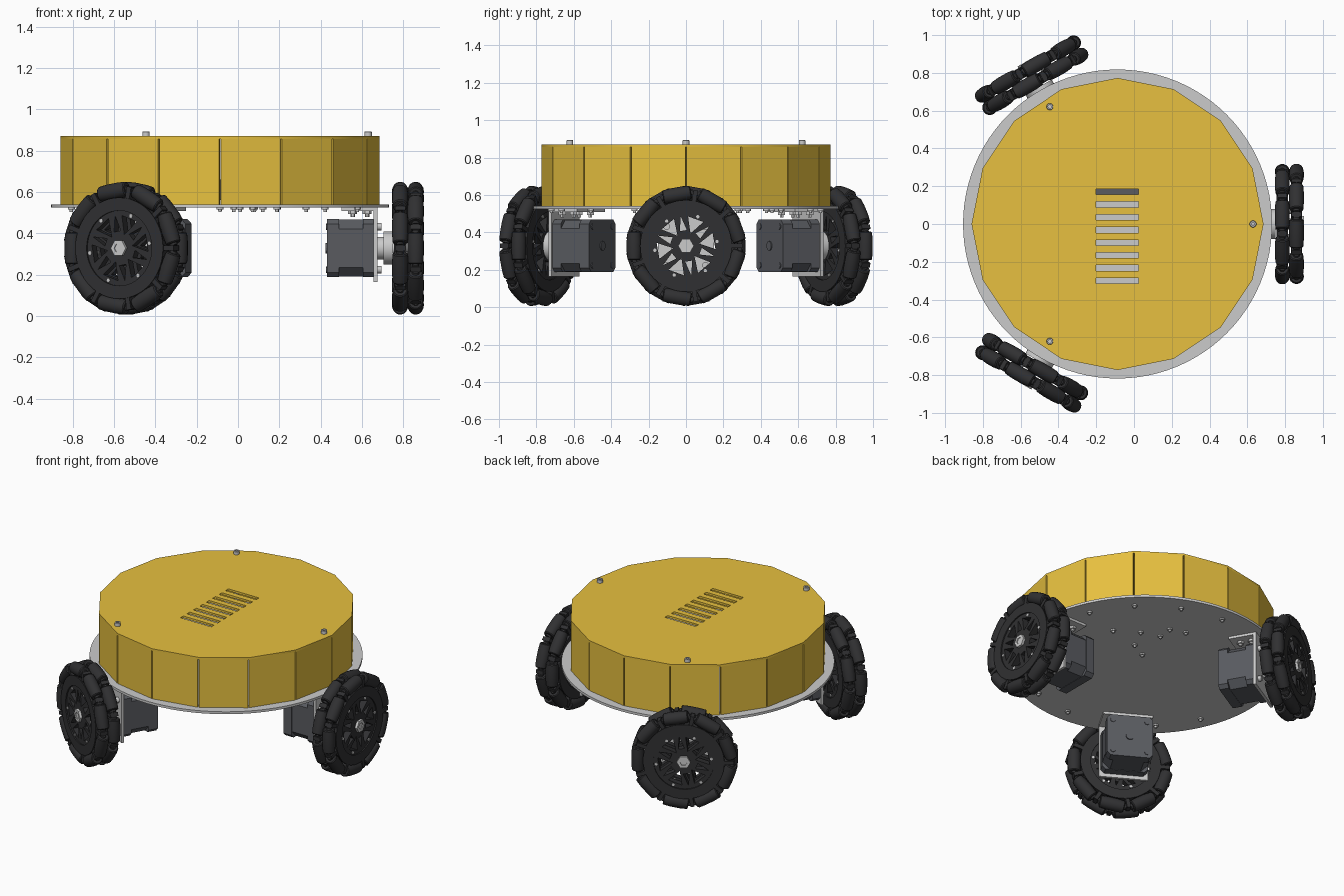
import bpy, bmesh
from math import pi, cos, sin, radians
from mathutils import Matrix, Vector

if "Cube" in bpy.data.objects:
    bpy.data.objects.remove(bpy.data.objects["Cube"])

CX = -0.087          # body centre in x
AXLE_Z = 0.328       # wheel axle height
T = Matrix.Translation


def material(name, rgb):
    m = bpy.data.materials.new(name)
    m.diffuse_color = (*rgb, 1)
    m.use_nodes = True
    m.node_tree.nodes["Principled BSDF"].inputs["Base Color"].default_value = m.diffuse_color
    return m


YELLOW = material("yellow_paint", (0.80, 0.53, 0.05))
BLACK = material("black_rubber", (0.03, 0.03, 0.032))
DARK = material("dark_motor", (0.10, 0.105, 0.118))


def lathe(bm, profile, axis, origin, seg=16, spin=0.0):
    """Closed solid of revolution: profile = [(distance along axis, radius)]."""
    q = Vector(axis).to_track_quat('Z', 'Y').to_matrix().to_4x4()
    m = T(origin) @ q @ Matrix.Rotation(spin, 4, 'Z')
    rings = [[bm.verts.new(m @ Vector((r * cos(2 * pi * i / seg), r * sin(2 * pi * i / seg), d)))
              for i in range(seg)] for d, r in profile]
    for a, b in zip(rings, rings[1:]):
        for i in range(seg):
            j = (i + 1) % seg
            bm.faces.new((a[i], a[j], b[j], b[i]))
    bm.faces.new(rings[0][::-1])
    bm.faces.new(rings[-1])


def cyl(bm, r, length, axis, origin, seg=16):
    lathe(bm, [(0, r), (length, r)], axis, origin, seg)


def box(bm, lo, hi, m=Matrix()):
    lo, hi = Vector(lo), Vector(hi)
    bmesh.ops.create_cube(bm, size=1, matrix=m @ T((lo + hi) / 2) @ Matrix.Diagonal((*(hi - lo), 1)))


def chamfered(bm, x0, x1, half, cut):
    """Square bar along x with chamfered corners."""
    h, c = half, half - cut
    pts = [(h, -c), (h, c), (c, h), (-c, h), (-h, c), (-h, -c), (-c, -h), (c, -h)]
    a, b = ([bm.verts.new((x, y, z + AXLE_Z)) for y, z in pts] for x in (x0, x1))
    for i in range(8):
        j = (i + 1) % 8
        bm.faces.new((a[i], a[j], b[j], b[i]))
    bm.faces.new(a[::-1])
    bm.faces.new(b)


def cut_sheet(bm, outlines, thick, m):
    """Flat sheet in xy from an outer outline plus hole outlines, centred on its plane."""
    cu = bpy.data.curves.new("sheet", 'CURVE')
    cu.dimensions, cu.fill_mode, cu.extrude = '2D', 'BOTH', thick / 2
    for pts in outlines:
        s = cu.splines.new('POLY')
        s.points.add(len(pts) - 1)
        for p, (x, y) in zip(s.points, pts):
            p.co = (x, y, 0, 1)
        s.use_cyclic_u = True
    tmp = bpy.data.objects.new("sheet", cu)
    bpy.context.scene.collection.objects.link(tmp)
    me = bpy.data.meshes.new_from_object(tmp)
    me.transform(m)
    bm.from_mesh(me)
    bpy.data.objects.remove(tmp)
    bmesh.ops.remove_doubles(bm, verts=bm.verts, dist=1e-5)


def polar(r, deg):
    return (r * cos(radians(deg)), r * sin(radians(deg)))


def finish(bm, name, mat=None, smooth=True, copies=1):
    """Make the object; copies=3 repeats it every 120 degrees about the body centre."""
    bmesh.ops.recalc_face_normals(bm, faces=bm.faces)
    me = bpy.data.meshes.new(name)
    bm.to_mesh(me)
    bm.free()
    me.materials.clear()
    for p in me.polygons:
        p.material_index = 0
    if mat:
        me.materials.append(mat)
    for k in range(copies):
        ob = bpy.data.objects.new(name if copies == 1 else f"{name}_{k + 1}", me)
        bpy.context.scene.collection.objects.link(ob)
        ob.matrix_world = T((CX, 0, 0)) @ Matrix.Rotation(k * 2 * pi / 3, 4, 'Z') @ T((-CX, 0, 0))
        if smooth and k == 0:
            bpy.ops.object.select_all(action='DESELECT')
            ob.select_set(True)
            bpy.context.view_layer.objects.active = ob
            bpy.ops.object.shade_smooth_by_angle(angle=radians(30))


X, Z, DOWN = (1, 0, 0), (0, 0, 1), (0, 0, -1)

# Round base plate
bm = bmesh.new()
cyl(bm, 0.818, 0.016, Z, (CX, 0, 0.524), 96)
finish(bm, "base_plate")

# Sixteen separate side panels with narrow gaps
bm = bmesh.new()
apothem, half = 0.773 * cos(pi / 16), 0.773 * sin(pi / 16) - 0.004
for k in range(16):
    m = T((CX, 0, 0)) @ Matrix.Rotation((k + 0.5) * pi / 8, 4, 'Z')
    box(bm, (apothem - 0.014, -half, 0.54), (apothem, half, 0.858), m)
finish(bm, "side_panels", YELLOW, smooth=False)

# Lid with cooling slots
bm = bmesh.new()
outlines = [[polar(0.773, 22.5 * k) for k in range(16)]]
for k in range(8):
    y = 0.17 - 0.0672 * k
    outlines.append([(x - CX, y + d) for x, d in ((-0.2, -.015), (-0.2, .015), (.025, .015), (.025, -.015))])
cut_sheet(bm, outlines, 0.014, T((CX, 0, 0.864)))
finish(bm, "lid", YELLOW, smooth=False)

# Electronics box seen through the rear slot
bm = bmesh.new()
box(bm, (-0.24, 0.14, 0.56), (0.16, 0.45, 0.66))
finish(bm, "electronics_box", DARK, smooth=False)

# Lid screws on posts
bm = bmesh.new()
cyl(bm, 0.014, 0.318, Z, (CX + 0.717, 0, 0.54))
lathe(bm, [(0, .018), (.02, .018), (.022, .016), (.022, .009), (.010, .009)], Z, (CX + 0.717, 0, 0.871))
finish(bm, "lid_screw", copies=3)

# Bolts under the plate: rim ring and inner mounts
bm = bmesh.new()
spots = [(CX + polar(0.72, 22.5 * k)[0], polar(0.72, 22.5 * k)[1]) for k in range(16)]
spots += [(.19, .29), (.08, .43), (-.02, .46), (.01, .09), (.12, .15), (.07, .33), (.33, .2)]
for x, y in spots:
    lathe(bm, [(0, .017), (.009, .017), (.009, .009), (.02, .008)], DOWN, (x, y, 0.524), 12)
finish(bm, "plate_bolts")

# Stepper motors: end caps, laminated middle, rear details
bm = bmesh.new()
chamfered(bm, 0.43, 0.49, 0.14, 0.022)
chamfered(bm, 0.49, 0.605, 0.138, 0.045)
chamfered(bm, 0.605, 0.657, 0.14, 0.022)
cyl(bm, 0.025, 0.006, X, (0.424, 0, AXLE_Z), 20)
for sy in (-1, 1):
    for sz in (-1, 1):
        cyl(bm, 0.016, 0.005, X, (0.426, sy * 0.104, AXLE_Z + sz * 0.104), 12)
finish(bm, "motor", DARK, smooth=False, copies=3)

# Angle brackets with bolts
bm = bmesh.new()
box(bm, (0.657, -0.15, 0.165), (0.675, 0.15, 0.524))
box(bm, (0.50, -0.15, 0.508), (0.657, 0.15, 0.524))
for s in (-1, 1):
    for dz in (-1, 1):
        cyl(bm, 0.018, 0.02, X, (0.675, s * 0.104, AXLE_Z + dz * 0.104), 12)
    for x in (0.555, 0.625):
        lathe(bm, [(0, .022), (.014, .022), (.014, .011), (.028, .011)], DOWN, (x, s * 0.09, 0.508), 6)
finish(bm, "motor_bracket", copies=3)

# Shaft coupler and outer hub nut
bm = bmesh.new()
lathe(bm, [(0, .055), (.03, .055), (.03, .08), (.075, .08)], X, (0.675, 0, AXLE_Z), 32)
cyl(bm, 0.028, 0.15, X, (0.745, 0, AXLE_Z), 16)
lathe(bm, [(0, .042), (.016, .042), (.016, .022), (.008, .022)], X, (0.884, 0, AXLE_Z), 6)
for k in range(6):
    y, z = polar(0.168, 60 * k + 8)
    cyl(bm, 0.009, 0.128, X, (0.758, y, AXLE_Z + z), 10)
finish(bm, "wheel_hub", copies=3)

# Omni wheels: two staggered rows of nine barrel rollers on a truss disc
rollers, frame = bmesh.new(), bmesh.new()
TO_YZ = Matrix(((0, 0, 1, 0), (1, 0, 0, 0), (0, 1, 0, 0), (0, 0, 0, 1)))
for row, x in enumerate((0.785, 0.860)):
    centre = T((x, 0, AXLE_Z))
    truss = [[polar(0.238, 7.5 * k) for k in range(48)]]
    for k in range(6):
        a = 60 * k + 10
        truss.append([polar(0.07, a), polar(0.158, a + 16), polar(0.158, a - 16)])
        truss.append([polar(0.16, a + 30), polar(0.085, a + 43), polar(0.085, a + 17)])
    cut_sheet(frame, truss, 0.044, centre @ TO_YZ)
    for k in range(9):
        a = radians(40 * k + 20 * row)
        c = Vector((x, 0.278 * cos(a), AXLE_Z + 0.278 * sin(a)))
        tangent = (0, -sin(a), cos(a))
        lathe(rollers, [(-.086, .016), (-.076, .018), (-.076, .031), (-.071, .036), (-.03, .0395),
                        (.03, .0395), (.071, .036), (.076, .031), (.076, .018), (.086, .016)],
              tangent, c, 18)
        # fork arms between neighbouring rollers, with side cheeks
        m = centre @ Matrix.Rotation(a + radians(20), 4, 'X')
        box(frame, (-.026, .215, -.012), (.026, .302, .012), m)
        box(frame, (-.016, .275, -.028), (.016, .296, .028), m)
        box(frame, (-.030, .205, -.040), (.030, .240, .040), m)
    for side in (-1, 1):
        # raised rim on each face of the disc
        ring = [[polar(0.245, 7.5 * k) for k in range(48)], [polar(0.182, 7.5 * k) for k in range(48)]]
        cut_sheet(frame, ring, 0.008, T((x + side * 0.026, 0, AXLE_Z)) @ TO_YZ)
finish(rollers, "wheel_rollers", BLACK, copies=3)
finish(frame, "wheel_frame", BLACK, copies=3)
